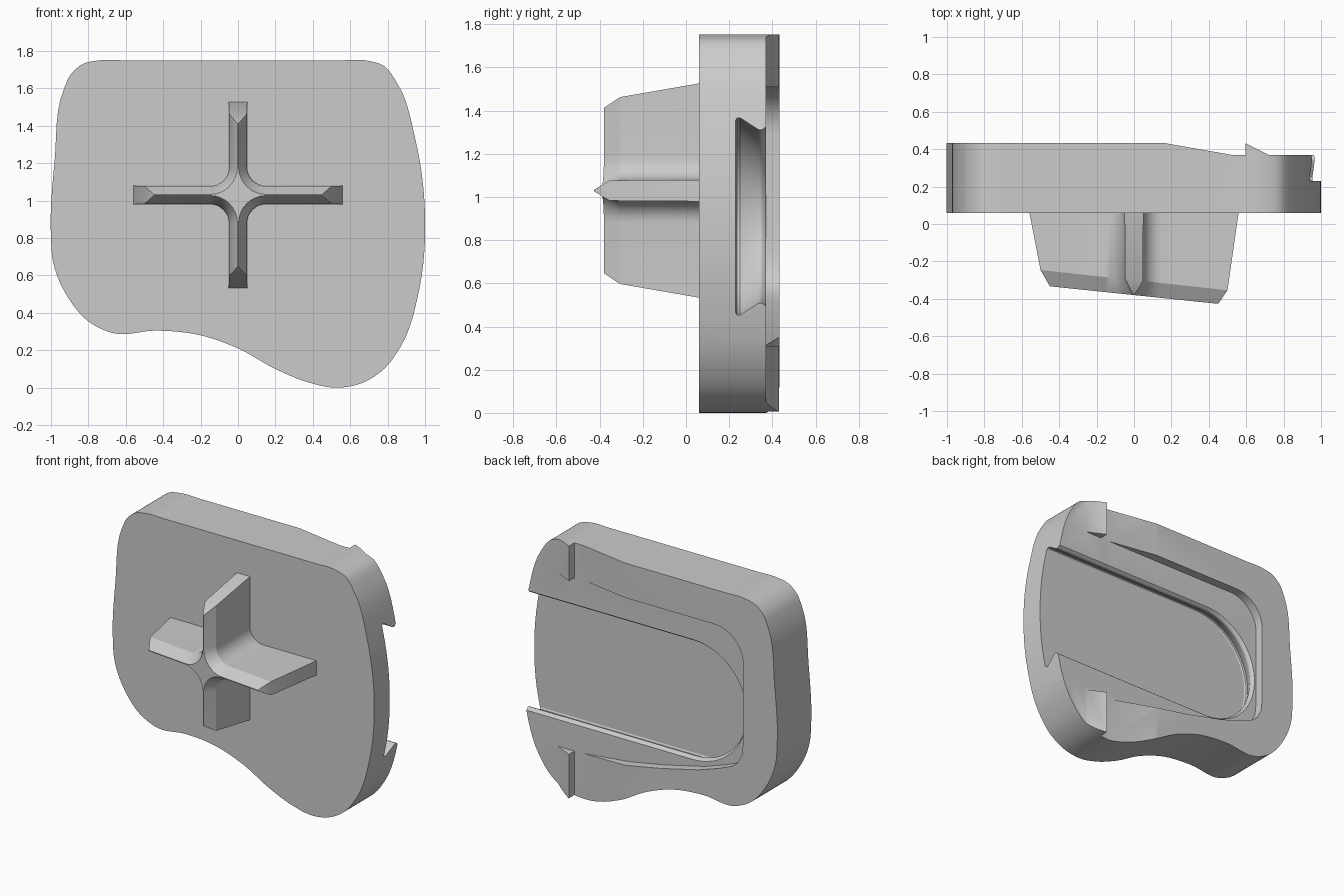
import bpy, bmesh, math
from mathutils import Vector

if "Cube" in bpy.data.objects:
    bpy.data.objects.remove(bpy.data.objects["Cube"], do_unlink=True)

FRONT, BACK, LEDGE, FLOOR = 0.06, 0.432, 0.37, 0.23


def loft(name, loops):
    """Closed solid skinned through loops of equal point count."""
    bm = bmesh.new()
    rings = [[bm.verts.new(p) for p in loop] for loop in loops]
    n = len(rings[0])
    for a, b in zip(rings, rings[1:]):
        for i in range(n):
            j = (i + 1) % n
            bm.faces.new((a[i], a[j], b[j], b[i]))
    bm.faces.new(rings[0])
    bm.faces.new(rings[-1])
    bmesh.ops.recalc_face_normals(bm, faces=bm.faces)
    mesh = bpy.data.meshes.new(name)
    bm.to_mesh(mesh)
    bm.free()
    obj = bpy.data.objects.new(name, mesh)
    bpy.context.collection.objects.link(obj)
    return obj


def prism_y(name, outline, y0, y1):
    return loft(name, [[(x, y, z) for x, z in outline] for y in (y0, y1)])


def prism_z(name, outline, z0, z1):
    return loft(name, [[(x, y, z) for x, y in outline] for z in (z0, z1)])


def spline(points, steps=6):
    """Closed smooth curve through the points, safe for uneven spacing."""
    pts = [Vector(p) for p in points]
    n = len(pts)

    def tangent(i):
        a, b, c = pts[i - 1], pts[i], pts[(i + 1) % n]
        d0, d1 = (b - a).length, (c - b).length
        return ((b - a) / d0 * d1 + (c - b) / d1 * d0) / (d0 + d1)

    out = []
    for i in range(n):
        j = (i + 1) % n
        p, q = pts[i], pts[j]
        length = (q - p).length
        m0, m1 = tangent(i) * length, tangent(j) * length
        for k in range(steps):
            t = k / steps
            out.append(p * (2 * t**3 - 3 * t**2 + 1) + m0 * (t**3 - 2 * t**2 + t)
                       + q * (3 * t**2 - 2 * t**3) + m1 * (t**3 - t**2))
    return out


def smooth(obj):
    bpy.ops.object.select_all(action='DESELECT')
    obj.select_set(True)
    bpy.context.view_layer.objects.active = obj
    bpy.ops.object.shade_smooth_by_angle(angle=math.radians(28))


def cut(target, cutter):
    cutter.hide_render = True
    mod = target.modifiers.new("cut", 'BOOLEAN')
    mod.operation, mod.solver, mod.object = 'DIFFERENCE', 'EXACT', cutter
    bpy.context.view_layer.objects.active = target
    bpy.ops.object.modifier_apply(modifier=mod.name)
    bpy.data.objects.remove(cutter, do_unlink=True)


# Plate with its free-form outline
outline = spline([
    (-0.74, 1.75), (-0.6, 1.75), (0.55, 1.75), (0.68, 1.75), (0.78, 1.72),
    (0.85, 1.63), (0.95, 1.32), (1.0, 0.92), (0.97, 0.53), (0.87, 0.22),
    (0.77, 0.09), (0.65, 0.02), (0.52, 0.0), (0.37, 0.03), (0.2, 0.1),
    (0.0, 0.21), (-0.2, 0.28), (-0.44, 0.305), (-0.66, 0.29), (-0.78, 0.34),
    (-0.92, 0.5), (-0.99, 0.68), (-1.0, 0.8), (-0.98, 1.22), (-0.93, 1.6),
    (-0.89, 1.68), (-0.83, 1.73)])
plate = prism_y("plate", outline, FRONT, BACK)

# Ramp down towards the open side, leaving a wedge-shaped ridge
cut(plate, prism_z("ramp_cutter", [(0.11, 0.442), (0.52, LEDGE), (0.595, LEDGE),
                                   (0.595, 0.6), (0.11, 0.6)], -0.2, 2))
cut(plate, prism_z("ridge_cutter", [(0.574, 0.442), (0.72, LEDGE), (1.2, LEDGE),
                                    (1.2, 0.6), (0.574, 0.6)], -0.2, 2))

# Shallow recess around the slot
corner = [(-0.52 + 0.22 * math.cos(a), 1.29 + 0.22 * math.sin(a))
          for a in (math.radians(90 + 9 * k) for k in range(11))]
recess = [(1.2, 1.51)] + corner + [
    (-0.74, 0.75), (-0.73, 0.66), (-0.7, 0.6), (-0.65, 0.56), (-0.55, 0.52),
    (-0.4, 0.47), (-0.1, 0.4), (0.17, 0.35), (0.55, 0.31), (1.2, 0.31)]
cut(plate, prism_y("recess_cutter", recess, LEDGE, 0.6))


# Undercut slot with a round closed end
def slot_loop(y, r, steps=32):
    arc = [(-0.31 + r * math.cos(a), y, 0.91 + r * math.sin(a))
           for a in (math.pi * (0.5 + k / steps) for k in range(steps + 1))]
    return [(1.2, y, 0.91 + r)] + arc + [(1.2, y, 0.91 - r)]


slot = loft("slot_cutter", [slot_loop(y, r) for y, r in (
    (FLOOR, 0.445), (FLOOR + 0.006, 0.455), (FLOOR + 0.02, 0.457),
    (0.335, 0.402), (0.345, 0.4), (0.355, 0.403), (LEDGE, 0.415), (0.6, 0.415))])
cut(plate, slot)
smooth(plate)


# Cross-shaped stem with drafted ends and a bevelled, slanted tip
def cross_loop(depth, tilt, reach_x, reach_z, half, steps=8):
    centre = 0.15
    r = centre - half
    pts = []
    for q in range(4):
        reach = reach_x if q % 2 == 0 else reach_z
        quarter = [(reach, -half), (reach, half)]
        for k in range(steps + 1):
            a = math.radians(270 - 90 * k / steps)
            quarter.append((centre + r * math.cos(a), centre + r * math.sin(a)))
        for u, v in quarter:
            for _ in range(q):
                u, v = -v, u
            pts.append((u, depth - tilt * u, 1.03 + v))
    return pts


stem = loft("cross_stem", [
    cross_loop(FRONT + 0.005, 0, 0.56, 0.497, 0.05),
    cross_loop(-0.3, 0.108, 0.5, 0.433, 0.047),
    cross_loop(-0.38, 0.104, 0.45, 0.383, 0.003)])
smooth(stem)
